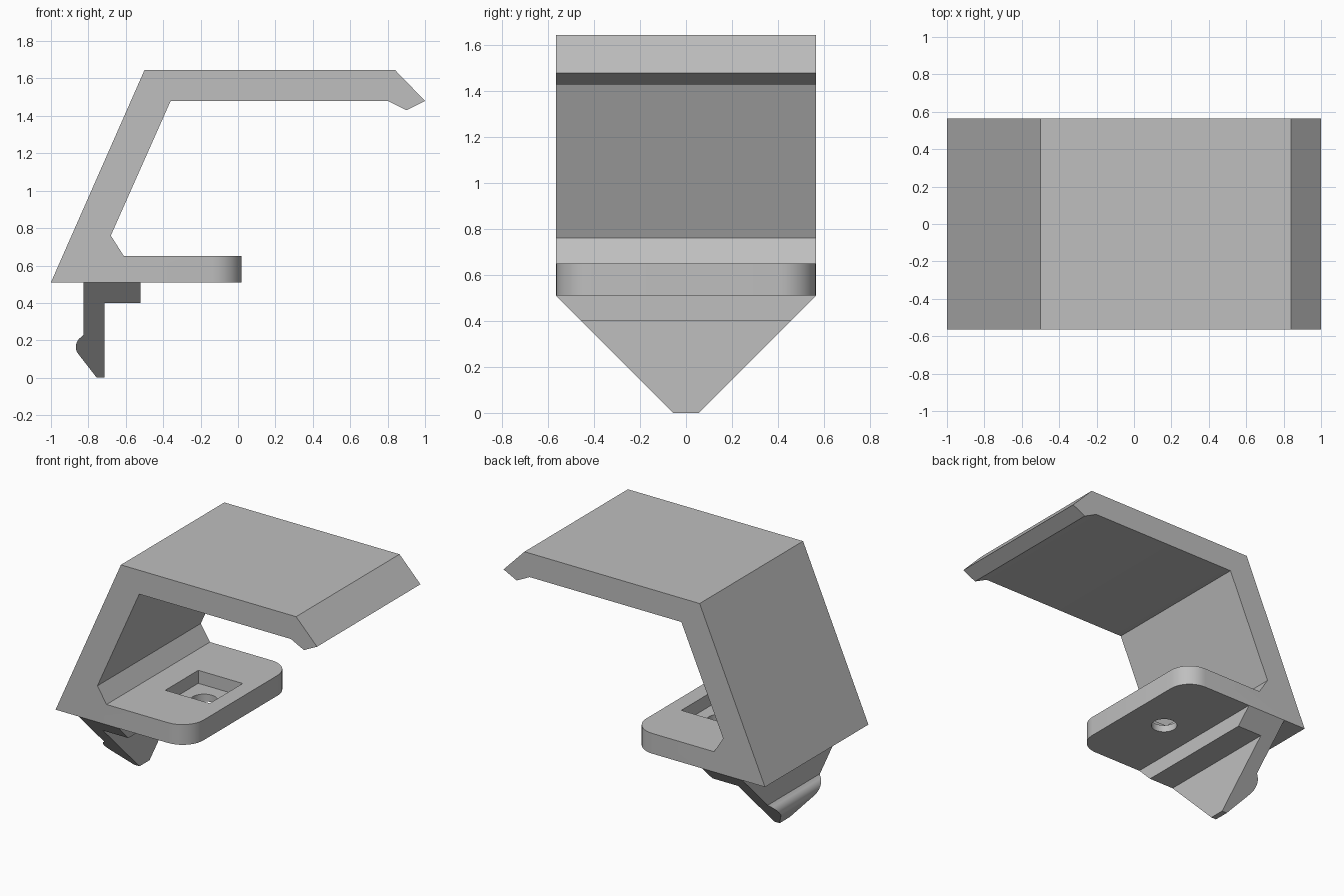
import bpy
import bmesh
import math
from mathutils import Vector

if "Cube" in bpy.data.objects:
    bpy.data.objects.remove(bpy.data.objects["Cube"], do_unlink=True)

HALF = 0.565      # half the width along y
BASE = 0.51       # underside of the seat plate
SEAT = 0.65       # top of the seat plate
TIP = 0.02        # free end of the seat plate

grey = bpy.data.materials.new("plain grey")
grey.use_nodes = True
grey.diffuse_color = (0.52, 0.52, 0.52, 1)
grey.node_tree.nodes["Principled BSDF"].inputs["Base Color"].default_value = grey.diffuse_color


def extrude_profile(points):
    """Sweep an x-z outline across the full width."""
    bm = bmesh.new()
    face = bm.faces.new([bm.verts.new((x, -HALF, z)) for x, z in points])
    swept = bmesh.ops.extrude_face_region(bm, geom=[face])["geom"]
    moved = [v for v in swept if isinstance(v, bmesh.types.BMVert)]
    bmesh.ops.translate(bm, verts=moved, vec=(0, 2 * HALF, 0))
    bmesh.ops.recalc_face_normals(bm, faces=bm.faces)
    return bm


def finish(bm, name):
    bmesh.ops.recalc_face_normals(bm, faces=bm.faces)
    mesh = bpy.data.meshes.new(name)
    bm.to_mesh(mesh)
    bm.free()
    mesh.materials.append(grey)
    obj = bpy.data.objects.new(name, mesh)
    bpy.context.collection.objects.link(obj)
    return obj


def activate(obj):
    bpy.ops.object.select_all(action="DESELECT")
    obj.select_set(True)
    bpy.context.view_layer.objects.active = obj


def cut(obj, cutter):
    """Subtract a cutter, then discard it."""
    cutter.hide_render = True
    mod = obj.modifiers.new("cut", "BOOLEAN")
    mod.operation = "DIFFERENCE"
    mod.solver = "EXACT"
    mod.object = cutter
    activate(obj)
    bpy.ops.object.modifier_apply(modifier=mod.name)
    bpy.data.objects.remove(cutter, do_unlink=True)


# Bracket: seat plate, slanted arm, top plate and hooked lip in one outline
bm = extrude_profile([
    (-1, BASE), (-0.5, 1.645), (0.84, 1.645), (1, 1.48), (0.9, 1.43),
    (0.8, 1.48), (-0.36, 1.48), (-0.68, 0.76), (-0.61, SEAT),
    (TIP, SEAT), (TIP, BASE),
])
# Rounded corners at the free end of the seat plate
corners = [e for e in bm.edges
           if all(abs(v.co.x - TIP) < 1e-4 for v in e.verts)
           and abs(e.verts[0].co.y - e.verts[1].co.y) < 1e-4]
bmesh.ops.bevel(bm, geom=corners, offset=0.16, segments=10, profile=0.5,
                affect="EDGES")
bracket = finish(bm, "bracket")

# Square nut pocket and round screw hole in the seat plate
bpy.ops.mesh.primitive_cube_add(size=1, location=(-0.26, 0, 0.61))
pocket = bpy.context.object
pocket.scale = (0.34, 0.36, 0.1)
cut(bracket, pocket)
bpy.ops.mesh.primitive_cylinder_add(vertices=32, radius=0.085, depth=0.3,
                                    location=(-0.26, 0, 0.53))
cut(bracket, bpy.context.object)

# Clip: foot and leg with a rounded catch
catch = [(-0.805 + 0.062 * math.cos(a), 0.165 + 0.062 * math.sin(a))
         for a in (math.radians(220 - 10 * i) for i in range(11))]
bm = extrude_profile([
    (-0.825, BASE), (-0.52, BASE), (-0.52, 0.4), (-0.715, 0.4),
    (-0.715, 0), (-0.755, 0), *catch, (-0.825, 0.23),
])
# Both ends are trimmed to a V that narrows downwards
for side in (-1, 1):
    bmesh.ops.bisect_plane(
        bm, geom=bm.verts[:] + bm.edges[:] + bm.faces[:], dist=1e-5,
        plane_co=Vector((0, side * 0.055, 0)),
        plane_no=Vector((0, side, -1)).normalized(), clear_outer=True)
    rim = [e for e in bm.edges if e.is_boundary]
    bmesh.ops.holes_fill(bm, edges=rim, sides=0)
clip = finish(bm, "clip")

for part in (bracket, clip):
    activate(part)
    bpy.ops.object.shade_smooth_by_angle(angle=math.radians(30))
